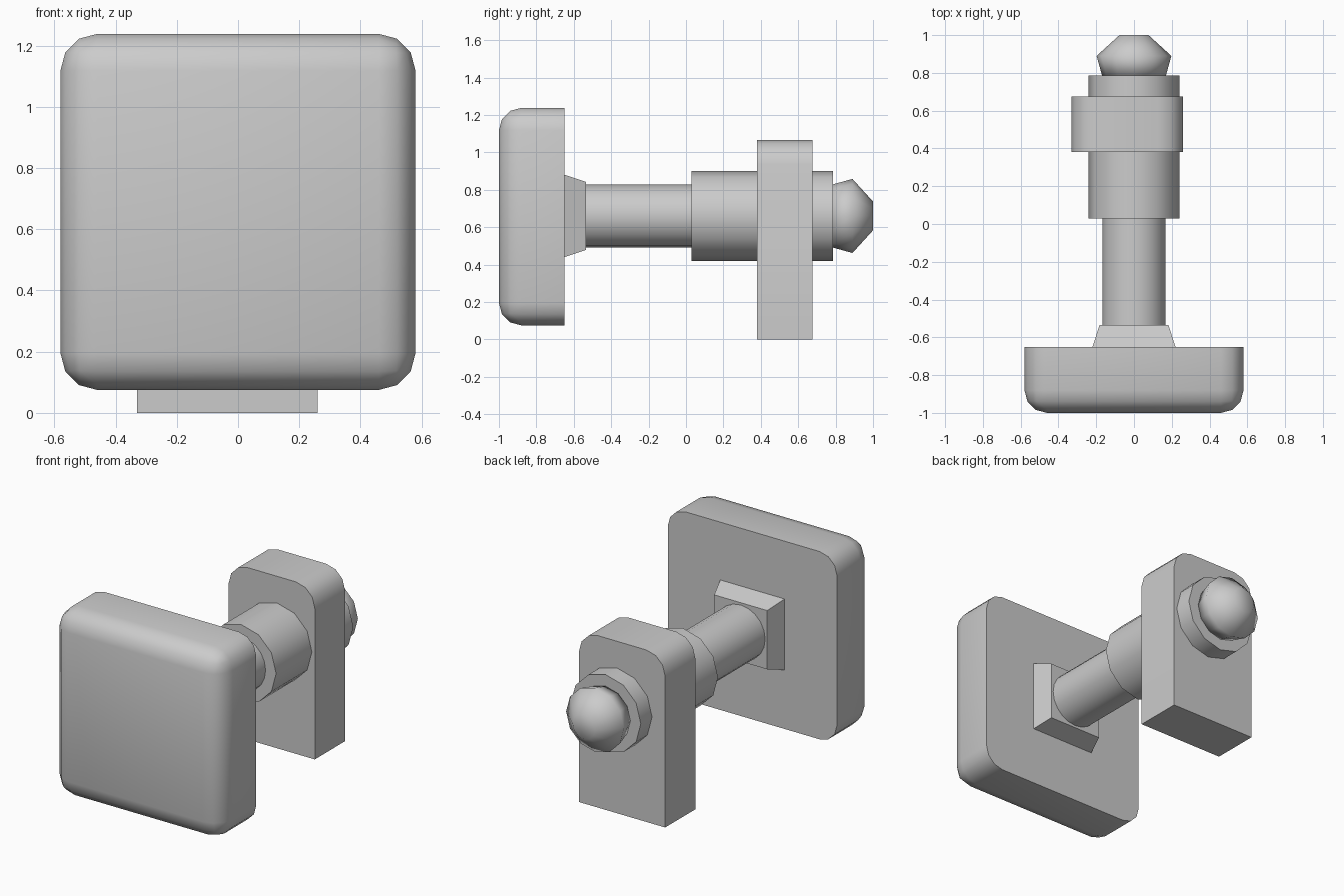
import bpy, bmesh
from math import cos, sin, tau, radians

if "Cube" in bpy.data.objects:
    bpy.data.objects.remove(bpy.data.objects["Cube"])

AXIS_Z = 0.66


def finish(bm, name, angle=35):
    bmesh.ops.recalc_face_normals(bm, faces=bm.faces)
    mesh = bpy.data.meshes.new(name)
    bm.to_mesh(mesh)
    bm.free()
    obj = bpy.data.objects.new(name, mesh)
    bpy.context.collection.objects.link(obj)
    bpy.ops.object.select_all(action='DESELECT')
    obj.select_set(True)
    bpy.context.view_layer.objects.active = obj
    bpy.ops.object.shade_smooth_by_angle(angle=radians(angle))
    return obj


def box(name, lo, hi, radius, pick):
    """Box whose edges chosen by pick(midpoint, direction) in unit space are rounded."""
    bm = bmesh.new()
    bmesh.ops.create_cube(bm, size=2)
    edges = [e for e in bm.edges
             if pick((e.verts[0].co + e.verts[1].co) / 2, e.verts[1].co - e.verts[0].co)]
    for v in bm.verts:
        v.co = [(a + b) / 2 + c * (b - a) / 2 for a, b, c in zip(lo, hi, v.co)]
    bmesh.ops.bevel(bm, geom=edges, offset=radius, segments=3, profile=0.5, affect='EDGES')
    return finish(bm, name)


def lathe(name, profile, sides, turn=0.0, angle=35):
    """Closed solid from (y, radius) rings around the shaft axis."""
    bm = bmesh.new()
    rings = [[bm.verts.new((r * cos(tau * (i + turn) / sides), y,
                            AXIS_Z + r * sin(tau * (i + turn) / sides)))
              for i in range(sides)] for y, r in profile]
    for a, b in zip(rings, rings[1:]):
        for i in range(sides):
            j = (i + 1) % sides
            bm.faces.new((a[i], a[j], b[j], b[i]))
    bm.faces.new(rings[0])
    bm.faces.new(rings[-1])
    return finish(bm, name, angle)


# Square front plate, rounded corners and front rim
box("front_plate", (-0.58, -1.0, 0.075), (0.58, -0.65, 1.238), 0.12,
    lambda m, d: abs(d.y) > 1 or m.y < -0.9)

# Tapered square seat behind the plate
root2 = 2 ** 0.5
lathe("tapered_seat", [(-0.65, 0.22 * root2), (-0.535, 0.182 * root2)], 4, turn=0.5)

# Shaft, thick collar and domed end cap
lathe("shaft", [(-0.56, 0.168), (0.05, 0.168)], 20)
lathe("collar", [(0.03, 0.24), (0.785, 0.24)], 12)
lathe("end_cap", [(0.775, 0.166), (0.89, 0.198), (1.0, 0.077)], 12, angle=80)

# Upright support block with rounded top corners
box("support_block", (-0.33, 0.38, 0.0), (0.26, 0.675, 1.065), 0.13,
    lambda m, d: abs(d.y) > 1 and m.z > 0)
